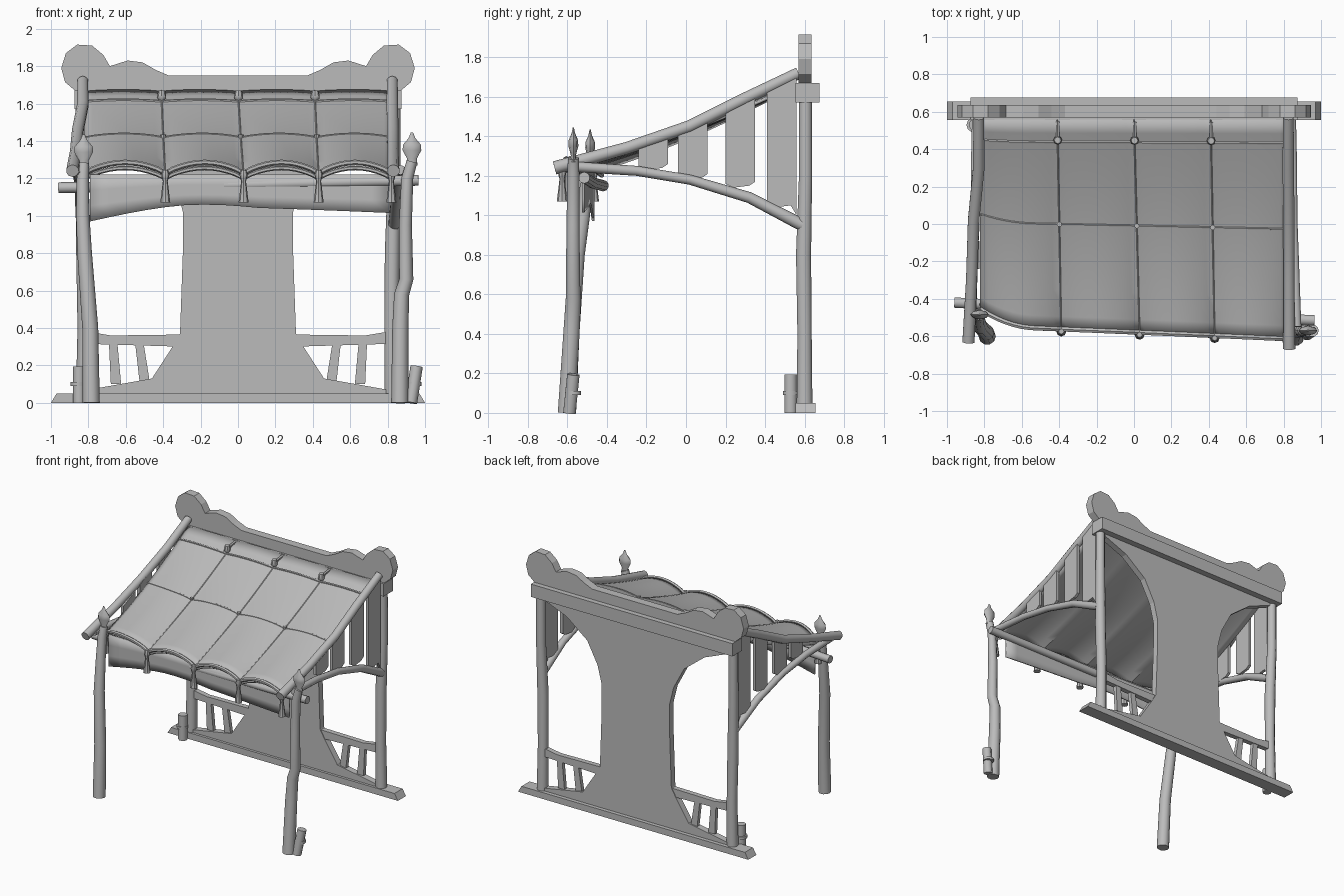
import bpy, bmesh, math
from mathutils import Vector

old = bpy.data.objects.get("Cube")
if old:
    bpy.data.objects.remove(old, do_unlink=True)

grey = bpy.data.materials.new("plain grey")
grey.use_nodes = True
grey.diffuse_color = (0.5, 0.5, 0.5, 1)
grey.node_tree.nodes["Principled BSDF"].inputs["Base Color"].default_value = (0.5, 0.5, 0.5, 1)


def finish(name, bm, smooth=False):
    bmesh.ops.recalc_face_normals(bm, faces=bm.faces)
    mesh = bpy.data.meshes.new(name)
    bm.to_mesh(mesh)
    bm.free()
    mesh.materials.append(grey)
    ob = bpy.data.objects.new(name, mesh)
    bpy.context.collection.objects.link(ob)
    if smooth:
        bpy.ops.object.select_all(action='DESELECT')
        ob.select_set(True)
        bpy.context.view_layer.objects.active = ob
        bpy.ops.object.shade_smooth_by_angle(angle=math.radians(40))
    return ob


def slab(name, outline, y0, y1):
    """Extrude an (x, z) outline from y0 to y1."""
    bm = bmesh.new()
    face = bm.faces.new([bm.verts.new((x, y0, z)) for x, z in outline])
    new = bmesh.ops.extrude_face_region(bm, geom=[face])["geom"]
    bmesh.ops.translate(bm, vec=(0, y1 - y0, 0), verts=[v for v in new if isinstance(v, bmesh.types.BMVert)])
    return finish(name, bm)


def mirrored(half):
    return half + [(-x, z) for x, z in reversed(half)]


def tube(name, path, radii, sides=10, flat=1.0):
    """Sweep a ring along a path; flat squashes the ring in depth."""
    pts = [Vector(p) for p in path]
    if not isinstance(radii, (list, tuple)):
        radii = [radii] * len(pts)
    bm = bmesh.new()
    rings = []
    for i, p in enumerate(pts):
        d = (pts[min(i + 1, len(pts) - 1)] - pts[max(i - 1, 0)]).normalized()
        ref = Vector((0, 1, 0)) if abs(d.y) < 0.8 else Vector((1, 0, 0))
        u = d.cross(ref).normalized()
        v = d.cross(u)
        ring = []
        for k in range(sides):
            a = 2 * math.pi * k / sides
            ring.append(bm.verts.new(p + radii[i] * (math.cos(a) * u + flat * math.sin(a) * v)))
        rings.append(ring)
    for a, b in zip(rings, rings[1:]):
        for k in range(sides):
            n = (k + 1) % sides
            bm.faces.new((a[k], a[n], b[n], b[k]))
    bm.faces.new(rings[0])
    bm.faces.new(rings[-1])
    return finish(name, bm, True)


# Back wall: ground plank, waisted panel, lintel and crest
slab("ground_plank", mirrored([(1, 0), (0.97, 0.05)]), 0.555, 0.655)
slab("back_panel", mirrored([
    (0.8, 0.04), (0.8, 0.07), (0.46, 0.13), (0.35, 0.3), (0.31, 0.37), (0.295, 0.8), (0.295, 1.02),
    (0.33, 1.16), (0.42, 1.33), (0.6, 1.47), (0.8, 1.55), (0.8, 1.6)]), 0.575, 0.625)
slab("lintel", mirrored([(0.875, 1.57), (0.875, 1.67)]), 0.555, 0.675)
slab("crest", mirrored([
    (0.86, 1.66), (0.925, 1.715), (0.945, 1.79), (0.92, 1.87), (0.86, 1.915), (0.78, 1.91), (0.72, 1.86),
    (0.685, 1.8), (0.59, 1.83), (0.51, 1.82), (0.44, 1.78), (0.37, 1.75)]), 0.57, 0.635)

# Back posts, low rails and balusters
for s, side in ((1, "left"), (-1, "right")):
    tube(side + "_back_post", [(s * 0.825, 0.6, 0.03), (s * 0.82, 0.6, 0.4), (s * 0.825, 0.595, 0.8),
                               (s * 0.835, 0.605, 1.2), (s * 0.835, 0.605, 1.6)],
         [0.042, 0.038, 0.04, 0.035, 0.034])
    slab(side + "_low_rail", [(s * 0.3, 0.3), (s * 0.8, 0.315), (s * 0.8, 0.38), (s * 0.68, 0.36),
                              (s * 0.3, 0.365)], 0.58, 0.62)
    for x, lean in ((0.5, 0.03), (0.655, 0.015)):
        slab(side + "_baluster", [(s * (x - 0.03), 0.1), (s * (x + 0.025), 0.1), (s * (x + 0.02 + lean), 0.32),
                                  (s * (x - 0.025 + lean), 0.32)], 0.585, 0.615)

# Front legs, slightly crooked, with leaf finials
legs = {
    "left": [(0.865, -0.605, 0), (0.868, -0.58, 0.4), (0.875, -0.57, 0.58), (0.9, -0.572, 0.66),
             (0.895, -0.572, 0.95), (0.905, -0.57, 1.2), (0.93, -0.57, 1.29)],
    "right": [(-0.785, -0.6, 0), (-0.79, -0.58, 0.4), (-0.82, -0.55, 0.8), (-0.83, -0.52, 1.0),
              (-0.83, -0.5, 1.2), (-0.825, -0.485, 1.28)]}
for side, path in legs.items():
    n = len(path)
    tube(side + "_front_leg", path, [0.046 - 0.017 * i / (n - 1) for i in range(n)])
    x, y, z = path[-1]
    tube(side + "_finial", [(x, y, z + h) for h in (-0.02, 0.015, 0.06, 0.09, 0.125, 0.155)],
         [0.03, 0.026, 0.05, 0.048, 0.018, 0.006], 8, 0.5)

# Short stakes tied to two of the posts
for name, x, y, lean in (("front_stake", 0.945, -0.57, 0.02), ("back_stake", -0.85, 0.53, 0)):
    tube(name, [(x - lean, y - lean, 0), (x + lean * 0.5, y, 0.195)], 0.033)
    tube(name + "_tie", [(x - 0.005, y, 0.09), (x - 0.005, y, 0.11)], 0.041)

# Roof poles, front cross pole and curved side braces
for side, x0, x1, y0 in (("left", 0.83, 0.825, -0.665), ("right", -0.885, -0.83, -0.63)):
    tube(side + "_roof_pole", [(x0, y0, 1.24), (x0 * 0.7 + x1 * 0.3, -0.3, 1.34), ((x0 + x1) / 2, 0.02, 1.45),
                               (x1, 0.3, 1.59), (x1, 0.57, 1.72)], [0.034, 0.031, 0.032, 0.032, 0.03])
    s = 1 if x0 > 0 else -1
    tube(side + "_side_brace", [(s * 0.87, -0.55, 1.245), (s * 0.86, -0.25, 1.225), (s * 0.85, 0.02, 1.18),
                                (s * 0.845, 0.32, 1.09), (s * 0.835, 0.59, 0.95)],
         [0.026, 0.025, 0.025, 0.028, 0.032])
tube("cross_pole", [(-0.96, -0.42, 1.15), (0, -0.475, 1.165), (0.965, -0.515, 1.19)], 0.029)


# Hanging side slats with tapered feet
def pole_height(y):
    return 1.45 + 0.45 * y + 0.05 * y * y


for s, side in ((1, "left"), (-1, "right")):
    for y0, low in ((0.41, 1.04), (0.2, 1.14), (-0.04, 1.18), (-0.24, 1.23)):
        y1 = y0 + 0.15
        bm = bmesh.new()
        outline = [(y0, low + 0.02), (y0 + 0.04, low), (y1 - 0.03, low + 0.01), (y1, low + 0.03 if low > 1.1 else low - 0.04),
                   (y1, pole_height(y1)), (y0, pole_height(y0))]
        face = bm.faces.new([bm.verts.new((s * 0.825, y, z)) for y, z in outline])
        new = bmesh.ops.extrude_face_region(bm, geom=[face])["geom"]
        bmesh.ops.translate(bm, vec=(s * 0.022, 0, 0), verts=[v for v in new if isinstance(v, bmesh.types.BMVert)])
        finish(side + "_slat", bm)


# Canopy cloth, billowing upward between its tied seams
def canopy(u, t):
    """u runs across 0..1 and t from the back (0) to the front (1)."""
    x = -0.82 + 1.64 * u + 0.03 * t * math.sin(math.pi * u)
    front = -0.545 - 0.07 * u + 0.09 * max(0, 1 - u * 6) ** 2
    y = 0.56 + (front - 0.56) * t
    billow = (0.008 + 0.05 * t * t) * abs(math.sin(4 * math.pi * u)) ** 0.8
    z = 1.66 - 0.44 * t - 0.03 * math.sin(math.pi * t) + billow
    return Vector((x, y, z))


def sheet(name, func, nu, nt, thickness):
    bm = bmesh.new()
    grid = [[bm.verts.new(func(i / nu, j / nt)) for i in range(nu + 1)] for j in range(nt + 1)]
    for a, b in zip(grid, grid[1:]):
        for i in range(nu):
            bm.faces.new((a[i], b[i], b[i + 1], a[i + 1]))
    ob = finish(name, bm, True)
    mod = ob.modifiers.new("thickness", 'SOLIDIFY')
    mod.thickness = thickness
    mod.offset = 0
    return ob


sheet("canopy_cloth", canopy, 40, 16, 0.016)


# Loose valance hanging behind the front edge
def valance(u, t):
    bottom = 0.97 + 0.09 * math.sin(math.pi * min(u / 0.55, 1) * 0.65) + 0.02 * (1 - u) * u - 0.05 * max(0, u - 0.3)
    return Vector((-0.79 + 1.6 * u, -0.47 - 0.05 * u, 1.22 + (bottom - 1.22) * t))


sheet("valance", valance, 16, 3, 0.012)

# Ropes along the hem and cross seams
lift = Vector((0, 0, 0.008))
for name, t, r in (("hem_rope", 1.0, 0.014), ("lower_hem_rope", 0.97, 0.012), ("middle_rope", 0.5, 0.006),
                   ("upper_rope", 0.11, 0.009)):
    drop = Vector((0, 0, -0.03)) if name == "lower_hem_rope" else lift
    tube(name, [canopy(i / 40, t) + drop for i in range(41)], r, 6)

# Seams down the cloth, knots and tassels
for k in range(5):
    u = k / 4
    if 0 < k < 4:
        tube("seam_cord", [canopy(u, j / 12) + lift for j in range(13)], 0.004, 5)
        p = canopy(u, 0.5) + lift
        tube("middle_knot", [p - lift, p + lift * 2], 0.014, 8)
        p = canopy(u, 0.1) + lift
        tube("upper_knot", [p + Vector((0, 0, z)) for z in (-0.02, 0, 0.015, 0.03, 0.055)],
             [0.016, 0.012, 0.024, 0.024, 0.018], 8)
        tube("knot_strap", [p + Vector((0, 0.1, 0.045)), p + Vector((0, 0, 0.035))], 0.011, 6)
    p = canopy(u, 1.0)
    tube("tassel", [p + Vector((0, -0.012, z)) for z in (0.025, 0.0, -0.02, -0.035, -0.15)],
         [0.014, 0.022, 0.018, 0.013, 0.027], 8)
